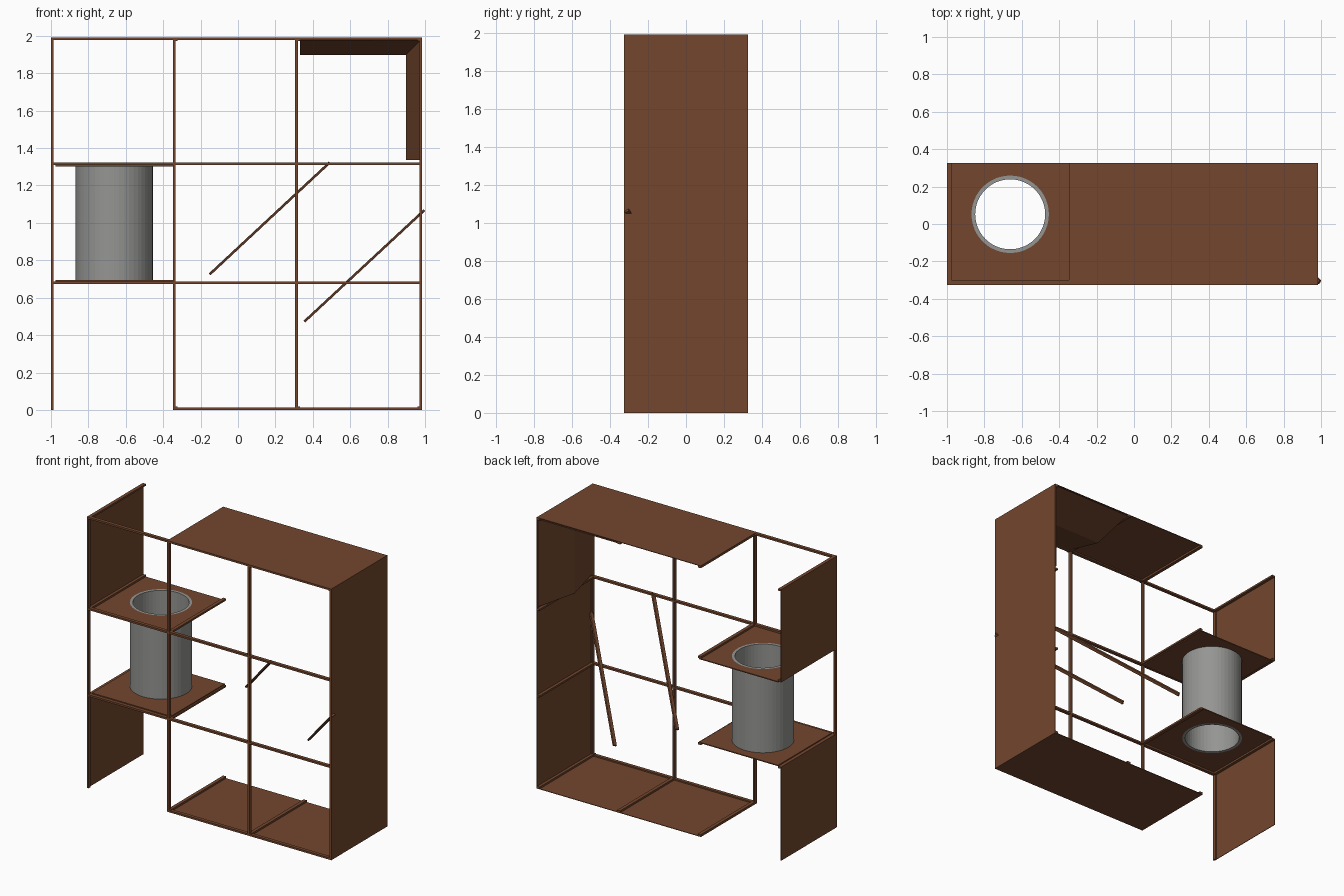
import bpy, bmesh, math
from mathutils import Vector, Matrix

if "Cube" in bpy.data.objects:
    bpy.data.objects.remove(bpy.data.objects["Cube"], do_unlink=True)


def material(name, rgb):
    m = bpy.data.materials.new(name)
    m.use_nodes = True
    m.diffuse_color = (*rgb, 1)
    bsdf = m.node_tree.nodes["Principled BSDF"]
    bsdf.inputs["Base Color"].default_value = (*rgb, 1)
    bsdf.inputs["Roughness"].default_value = 0.8
    return m


WOOD = material("brown wood", (0.172, 0.062, 0.027))
GREY = material("grey tube", (0.30, 0.30, 0.29))


def add(name, bm, mat):
    bmesh.ops.recalc_face_normals(bm, faces=bm.faces)
    mesh = bpy.data.meshes.new(name)
    bm.to_mesh(mesh)
    bm.free()
    mesh.materials.append(mat)
    ob = bpy.data.objects.new(name, mesh)
    bpy.context.collection.objects.link(ob)
    return ob


def box(name, x0, x1, y0, y1, z0, z1):
    bm = bmesh.new()
    bmesh.ops.create_cube(bm, size=1)
    for v in bm.verts:
        v.co = Vector(((x0 + x1) / 2 + v.co.x * (x1 - x0),
                       (y0 + y1) / 2 + v.co.y * (y1 - y0),
                       (z0 + z1) / 2 + v.co.z * (z1 - z0)))
    return add(name, bm, WOOD)


T, W, SKIN = 0.0135, 0.025, 0.004          # bar thickness, bar width, panel thickness
YF, YB = -0.325, 0.325                     # front and back
XL, XM, XR = -1.0, -0.348, 0.985           # left edge, first divider, right edge
TOP = 1.99
LOW, HIGH = 0.674, 1.309                   # undersides of the middle bars

# Front lattice
for i, (x, z0) in enumerate([(XL, 0), (XM, 0), (0.306, 0), (XR - T, 0)]):
    box(f"front_upright_{i + 1}", x, x + T, YF, YF + W, z0, TOP)
for name, x0, z in [("bottom", XM, 0.0), ("lower", XL, LOW),
                    ("upper", XL, HIGH), ("top", XL, TOP - T)]:
    box(f"front_rail_{name}", x0, XR, YF, YF + W, z, z + T)

# Bars running front to back
depth_bars = [(XM, SKIN), (0.306, SKIN), (XR - W, SKIN),
              (XL, LOW), (XM, LOW), (XR - W, LOW),
              (XL, HIGH), (XM, HIGH), (XR - W, HIGH),
              (XL, TOP - T), (XM, TOP - SKIN - T),
              (0.306, TOP - SKIN - T), (XR - W, TOP - SKIN - T)]
for i, (x, z) in enumerate(depth_bars):
    box(f"depth_bar_{i + 1}", x, x + W, YF, YB, z, z + T)

# Outer panels
box("top_panel", XM, XR, YF, YB, TOP - SKIN, TOP)
box("bottom_panel", XM, XR, YF, YB, 0, SKIN)
box("left_side_panel", XR - SKIN, XR, YF, YB, 0, TOP)
box("right_lower_panel", XL, XL + SKIN, YF, YB, 0, LOW + T)
box("right_upper_panel", XL, XL + SKIN, YF, YB, HIGH, TOP)

# Shelves with a round hole, and the tube between them
CX, CY, R_OUT, R_IN, SEG = -0.662, 0.052, 0.207, 0.187, 48


def ring(bm, r, z):
    return [bm.verts.new((CX + r * math.cos(2 * math.pi * i / SEG),
                          CY + r * math.sin(2 * math.pi * i / SEG), z)) for i in range(SEG)]


def bridge(bm, a, b):
    for i in range(len(a)):
        j = (i + 1) % len(a)
        bm.faces.new((a[i], a[j], b[j], b[i]))


def shelf(name, z0, z1):
    x0, x1, y0, y1 = XL + W, XM + T, YF + W, YB
    bm = bmesh.new()
    corners = [bm.verts.new((x, y, z0)) for x, y in ((x0, y0), (x1, y0), (x1, y1), (x0, y1))]
    hole = ring(bm, R_OUT, z0)
    edges = []
    for loop in (corners, hole):
        edges += [bm.edges.new((loop[i - 1], loop[i])) for i in range(len(loop))]
    bmesh.ops.triangle_fill(bm, edges=edges, use_beauty=True, normal=(0, 0, 1))
    # drop any fill inside the hole
    inside = [f for f in bm.faces if all(v in hole for v in f.verts)
              and (f.calc_center_median().xy - Vector((CX, CY))).length < R_OUT * 0.99]
    bmesh.ops.delete(bm, geom=inside, context="FACES_ONLY")
    ext = bmesh.ops.extrude_face_region(bm, geom=list(bm.faces), use_keep_orig=True)
    for v in ext["geom"]:
        if isinstance(v, bmesh.types.BMVert):
            v.co.z = z1
    add(name, bm, WOOD)


shelf("lower_shelf", LOW + T, LOW + T + 0.007)
shelf("upper_shelf", HIGH - 0.007, HIGH)

bm = bmesh.new()
loops = [ring(bm, r, z) for r, z in ((R_OUT, LOW + T), (R_OUT, HIGH),
                                     (R_IN, HIGH), (R_IN, LOW + T))]
for k in range(4):
    bridge(bm, loops[k], loops[(k + 1) % 4])
add("round_tube", bm, GREY)

# Ridged corner lining, mitred where the top meets the side
bm = bmesh.new()
outer = [(0.332, 1.978), (0.977, 1.978), (0.977, 1.335)]
inner = [(0.332, 1.900), (0.899, 1.900), (0.899, 1.335)]
rows = []
for (ox, oz), (ix, iz) in zip(outer, inner):
    rows.append([bm.verts.new(p) for p in ((ox, YF + W, oz), (ix, 0.01, iz), (ox, YB, oz))])
for a, b in zip(rows, rows[1:]):
    for k in range(2):
        bm.faces.new((a[k], a[k + 1], b[k + 1], b[k]))
lining = add("corner_lining", bm, WOOD)
mod = lining.modifiers.new("thickness", "SOLIDIFY")
mod.thickness, mod.offset = 0.004, 0


# Slanting rods from back low to front high
def rod(name, start, end):
    a, b = Vector(start), Vector(end)
    d = (b - a).normalized()
    n = Vector((-d.z, 0, d.x)).normalized()
    w = d.cross(n)
    basis = Matrix((d * (b - a).length, n * T, w * W)).transposed().to_4x4()
    bm = bmesh.new()
    bmesh.ops.create_cube(bm, size=1, matrix=Matrix.Translation((a + b) / 2) @ basis)
    add(name, bm, WOOD)


rod("slanting_rod_left", (0.36, 0.312, 0.477), (0.991, -0.312, 1.063))
rod("slanting_rod_right", (-0.146, 0.312, 0.73), (0.485, -0.312, 1.318))
